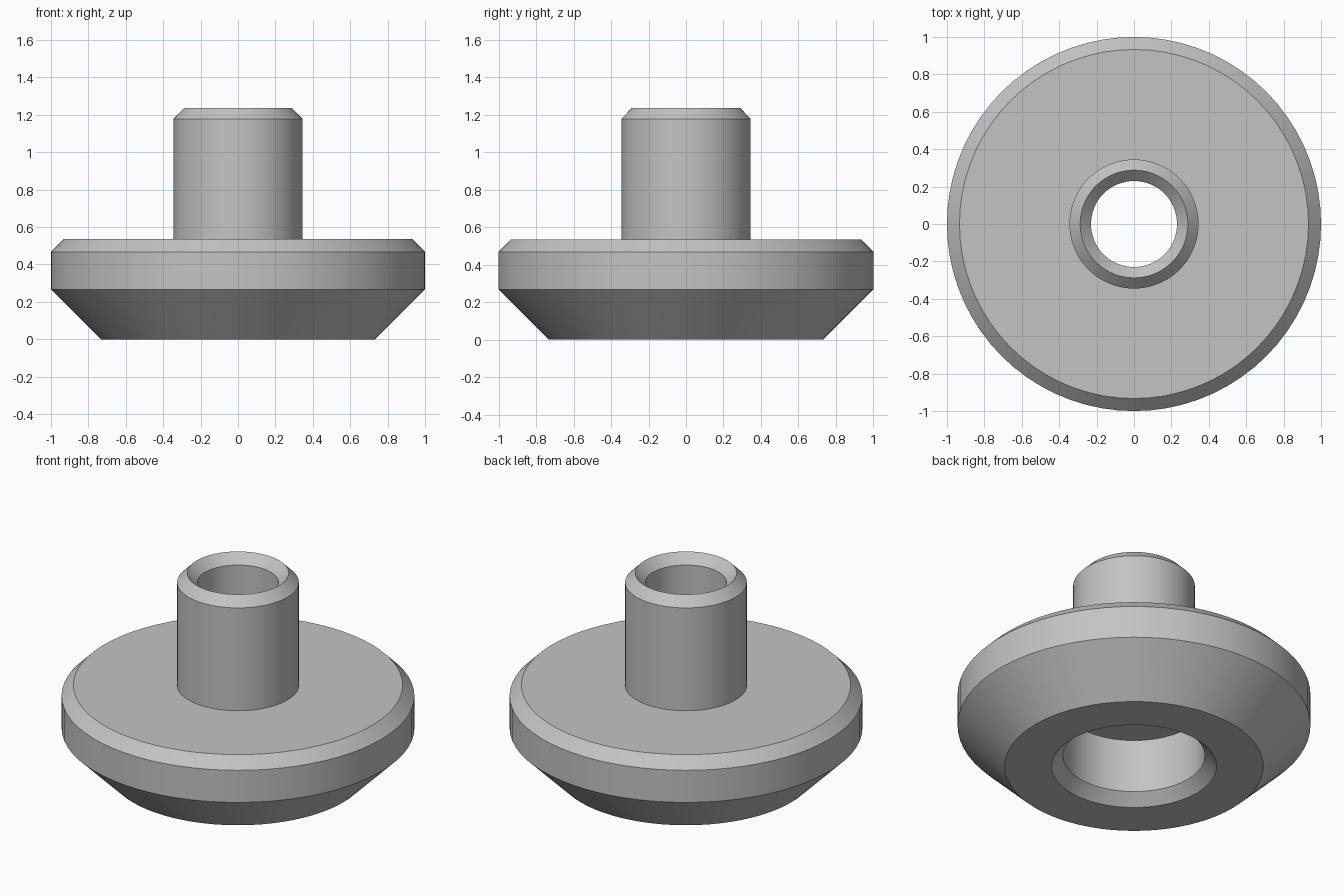
import bpy
import bmesh
import math

SEGMENTS = 72

cube = bpy.data.objects.get("Cube")
if cube:
    bpy.data.objects.remove(cube, do_unlink=True)

grey = bpy.data.materials.new("light grey")
grey.use_nodes = True
colour = (0.55, 0.55, 0.55, 1.0)
grey.diffuse_color = colour
grey.node_tree.nodes["Principled BSDF"].inputs["Base Color"].default_value = colour


def lathe(name, profile):
    """Revolve a closed (radius, height) profile around the z axis."""
    bm = bmesh.new()
    verts = [bm.verts.new((r, 0, z)) for r, z in profile]
    edges = [bm.edges.new((a, b)) for a, b in zip(verts, verts[1:] + verts[:1])]
    bmesh.ops.spin(bm, geom=verts + edges, cent=(0, 0, 0), axis=(0, 0, 1),
                   angle=math.tau, steps=SEGMENTS, use_merge=True)
    bmesh.ops.remove_doubles(bm, verts=bm.verts[:], dist=0.0001)
    bmesh.ops.recalc_face_normals(bm, faces=bm.faces[:])
    mesh = bpy.data.meshes.new(name)
    bm.to_mesh(mesh)
    bm.free()
    mesh.materials.append(grey)
    obj = bpy.data.objects.new(name, mesh)
    bpy.context.collection.objects.link(obj)
    bpy.ops.object.select_all(action="DESELECT")
    obj.select_set(True)
    bpy.context.view_layer.objects.active = obj
    bpy.ops.object.shade_smooth_by_angle(angle=math.radians(25))
    return obj


# Flanged bushing: chamfered disc, hollow stem, and counterbored underside
lathe("flanged_bushing", [
    # outside, from the underside up to the stem rim
    (0.733, 0), (1, 0.267), (1, 0.468), (0.933, 0.535),
    (0.345, 0.535), (0.345, 1.178), (0.288, 1.236),
    # bore, down to the counterbore and its chamfered mouth
    (0.23, 1.178), (0.23, 0.4), (0.402, 0.4), (0.402, 0.066), (0.468, 0),
])
